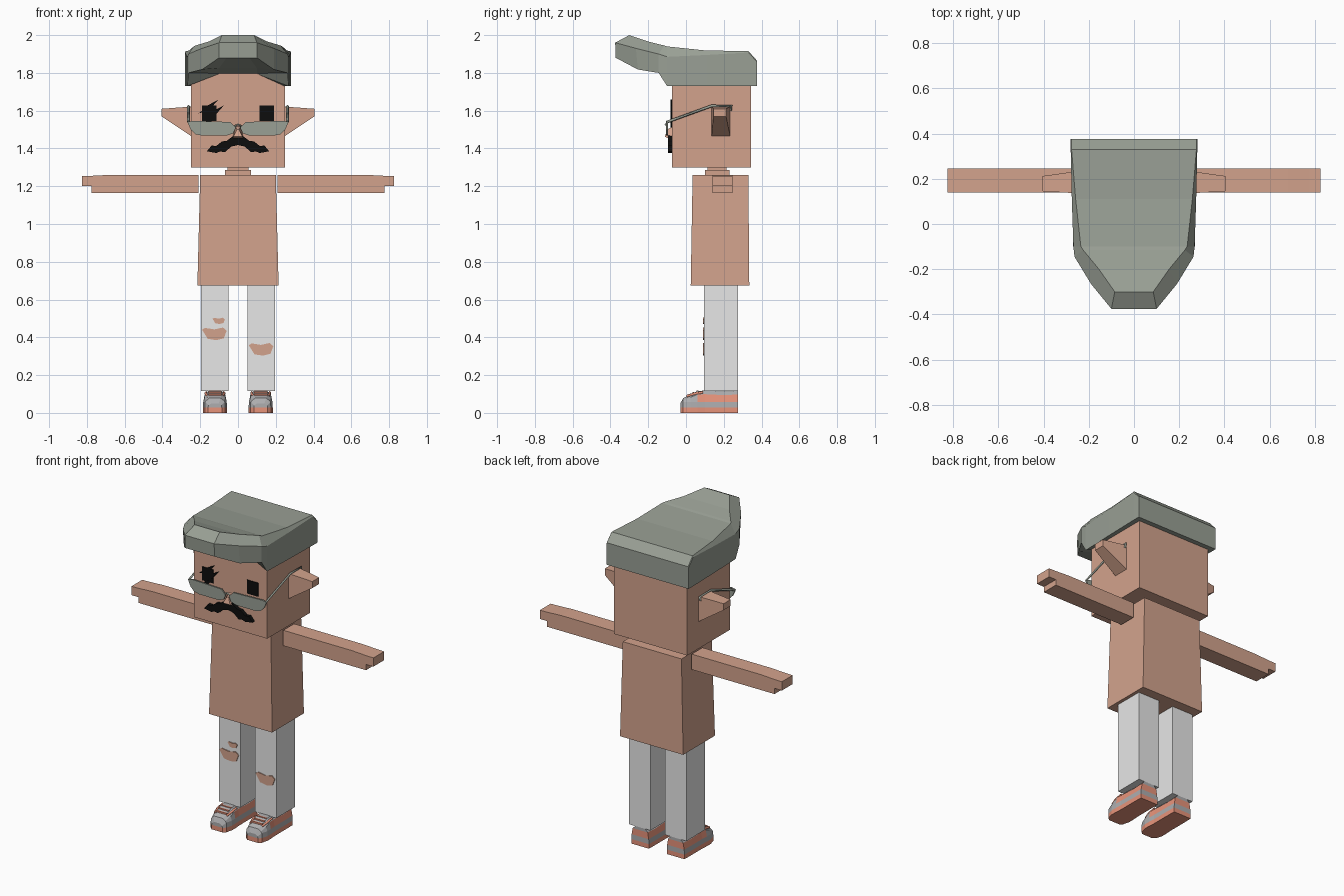
import bpy, bmesh
from mathutils import Vector

cube = bpy.data.objects.get("Cube")
if cube:
    bpy.data.objects.remove(cube)


def material(name, color):
    m = bpy.data.materials.new(name)
    m.use_nodes = True
    m.diffuse_color = (*color, 1)
    m.node_tree.nodes["Principled BSDF"].inputs["Base Color"].default_value = (*color, 1)
    return m


skin = material("skin", (0.65, 0.365, 0.265))
denim = material("pale denim", (0.8, 0.8, 0.8))
moss = material("grey green", (0.32, 0.35, 0.30))
black = material("black", (0.004, 0.004, 0.004))
coral = material("coral", (0.82, 0.30, 0.20))
grey = material("shoe grey", (0.42, 0.42, 0.43))


def finish(name, bm, *mats):
    bmesh.ops.recalc_face_normals(bm, faces=bm.faces)
    me = bpy.data.meshes.new(name)
    bm.to_mesh(me)
    bm.free()
    for m in mats:
        me.materials.append(m)
    ob = bpy.data.objects.new(name, me)
    bpy.context.collection.objects.link(ob)
    return ob


def loft(name, rings, *mats, rule=None):
    """Skin a row of rings; each end is closed by a strip of quads."""
    bm = bmesh.new()
    rows = [[bm.verts.new(p) for p in r] for r in rings]
    n = len(rows[0])
    for a, b in zip(rows, rows[1:]):
        for i in range(n):
            j = (i + 1) % n
            bm.faces.new((a[i], a[j], b[j], b[i]))
    for r in (rows[0], rows[-1]):
        for k in range(n // 2 - 1):
            bm.faces.new((r[k], r[k + 1], r[n - 2 - k], r[n - 1 - k]))
    if rule:
        for f in bm.faces:
            f.material_index = rule(f.calc_center_median())
    return finish(name, bm, *mats)


def rect(x, y, z):
    """Horizontal rectangle from x and y ranges."""
    return [(x[0], y[0], z), (x[1], y[0], z), (x[1], y[1], z), (x[0], y[1], z)]


def box(name, x, y, z, mat):
    return loft(name, [rect(x, y, z[0]), rect(x, y, z[1])], mat)


def plate(name, outline, y, depth, mat):
    """Front-facing outline (x, z), extruded forward from y."""
    bm = bmesh.new()
    f = bm.faces.new([bm.verts.new((x, y, z)) for x, z in outline])
    ext = bmesh.ops.extrude_face_region(bm, geom=[f])
    vs = [g for g in ext["geom"] if isinstance(g, bmesh.types.BMVert)]
    bmesh.ops.translate(bm, verts=vs, vec=(0, -depth, 0))
    return finish(name, bm, mat)


def tube(name, points, radius, mat):
    cu = bpy.data.curves.new(name, "CURVE")
    cu.dimensions = "3D"
    cu.bevel_depth, cu.bevel_resolution = radius, 0
    sp = cu.splines.new("POLY")
    sp.points.add(len(points) - 1)
    for p, co in zip(sp.points, points):
        p.co = (*co, 1)
    cu.materials.append(mat)
    ob = bpy.data.objects.new(name, cu)
    bpy.context.collection.objects.link(ob)


def mirrored(half):
    return half + [(-p[0], *p[1:]) for p in reversed(half)]


# Head, neck and torso
FACE = -0.073
box("head", (-0.25, 0.25), (FACE, 0.345), (1.3, 1.81), skin)
box("neck", (-0.07, 0.07), (0.1, 0.23), (1.22, 1.285), skin)
box("neck_top", (-0.055, 0.055), (0.115, 0.215), (1.28, 1.31), skin)
loft("torso", [rect((-0.215, 0.215), (0.025, 0.335), 0.675),
               rect((-0.2, 0.2), (0.035, 0.33), 1.26)], skin)

# Hair: each station is inner underside, outer underside, wall top, crown edge
stations = [
    [(0.1, 0.375, 1.73), (0.28, 0.375, 1.73), (0.28, 0.375, 1.86), (0.277, 0.375, 1.866)],
    [(0.1, 0.33, 1.73), (0.28, 0.33, 1.73), (0.28, 0.33, 1.908), (0.276, 0.33, 1.916)],
    [(0.1, 0.11, 1.73), (0.275, 0.11, 1.73), (0.275, 0.11, 1.895), (0.258, 0.11, 1.918)],
    [(0.1, -0.07, 1.795), (0.268, -0.1, 1.73), (0.268, -0.1, 1.885), (0.235, -0.1, 1.94)],
    [(0.1, -0.08, 1.797), (0.263, -0.145, 1.8), (0.263, -0.145, 1.9), (0.225, -0.115, 1.945)],
    [(0.1, -0.2, 1.825), (0.19, -0.255, 1.818), (0.19, -0.265, 1.93), (0.155, -0.2, 1.966)],
    [(0.06, -0.372, 1.88), (0.1, -0.372, 1.88), (0.1, -0.375, 1.96), (0.085, -0.3, 2.0)],
]
loft("hair", [mirrored(s) for s in stations], moss)

# Moustache, nose and eyes
whisker = [(0, 1.478), (0.03, 1.463), (0.06, 1.44), (0.085, 1.437), (0.115, 1.413), (0.14, 1.415),
           (0.165, 1.385), (0.115, 1.376), (0.095, 1.384), (0.07, 1.38), (0.035, 1.41), (0.001, 1.418)]
plate("moustache", mirrored(whisker), FACE, 0.022, black)
loft("nose", [mirrored([(0.032, FACE, 1.445), (0.012, FACE, 1.515)]),
              mirrored([(0.024, -0.112, 1.462), (0.006, -0.1, 1.5)])], skin)
for side, s in (("left", 1), ("right", -1)):
    plate(side + "_eye", [(s * 0.115, 1.545), (s * 0.19, 1.545), (s * 0.19, 1.628), (s * 0.115, 1.628)],
          FACE, 0.006, black)
# Jagged scar strokes over the right eye
for i, (x, z) in enumerate([(-0.155, 1.63), (-0.125, 1.6), (-0.165, 1.545)]):
    plate(f"scar_{i}", [(x - 0.055, z - 0.045), (x - 0.01, z - 0.012), (x - 0.005, z - 0.002),
                        (x + 0.05, z + 0.028), (x + 0.01, z - 0.018), (x, z - 0.03)], FACE, 0.008, black)

# Paired parts: ears, spectacles, arms, legs
for side, s in (("left", 1), ("right", -1)):
    loft(side + "_ear",
         [[(s * 0.24, 0.135, 1.46), (s * 0.24, 0.235, 1.46), (s * 0.24, 0.235, 1.622), (s * 0.24, 0.135, 1.622)],
          [(s * 0.405, 0.145, 1.57), (s * 0.405, 0.212, 1.57), (s * 0.405, 0.212, 1.61), (s * 0.405, 0.145, 1.61)]],
         skin)
    lens = [(0.268, 1.54), (0.24, 1.546), (0.04, 1.54), (0.012, 1.51), (0.025, 1.48),
            (0.06, 1.468), (0.19, 1.468), (0.225, 1.475), (0.25, 1.5)]
    plate(side + "_lens", [(s * x, z) for x, z in lens], -0.096, 0.009, moss)
    tube(side + "_temple", [(s * x, y, z) for x, y, z in (
        (0.262, -0.1, 1.54), (0.262, 0.135, 1.625), (0.262, 0.24, 1.625), (0.262, 0.235, 1.6))], 0.007, moss)

    # Arm tapering a little to a hand with a stepped fingertip
    steps = [(0.21, 1.165, 1.26), (0.68, 1.165, 1.26), (0.775, 1.165, 1.255),
             (0.7751, 1.2, 1.255), (0.825, 1.2, 1.254)]
    loft(side + "_arm", [[(s * x, 0.14, a), (s * x, 0.245, a), (s * x, 0.245, b), (s * x, 0.14, b)]
                         for x, a, b in steps], skin)
    box(side + "_leg", sorted((s * 0.05, s * 0.195)), (0.095, 0.275), (0.115, 0.68), denim)
tube("bridge", [(-0.02, -0.1, 1.515), (0, -0.108, 1.528), (0.02, -0.1, 1.515)], 0.005, moss)

# Torn knees
tear = [(-0.065, 0.02), (-0.05, 0.03), (0, 0.022), (0.045, 0.032), (0.065, 0.015),
        (0.05, -0.025), (0.01, -0.035), (-0.035, -0.028)]
for name, x, z, k in (("right_knee_tear", -0.125, 0.42, 1), ("small_tear", -0.102, 0.488, 0.5),
                      ("left_knee_tear", 0.122, 0.338, 1)):
    plate(name, [(x + k * a, z + k * b) for a, b in tear], 0.096, 0.006, skin)

# Shoes: length position, half width, instep height
LAST = [(-0.03, 0.036, 0.05), (-0.015, 0.054, 0.078), (0.025, 0.064, 0.098), (0.06, 0.064, 0.116),
        (0.1, 0.061, 0.118), (0.2, 0.061, 0.112), (0.275, 0.06, 0.116)]


def shoe_color(c):
    if c.z < 0.026:
        return 0
    if c.y > 0.045 and 0.062 < c.z < 0.1:
        return 0
    return 1


for side, x0 in (("left", 0.12), ("right", -0.122)):
    rings = []
    for y, w, top in LAST:
        half = [(w, y, 0), (w, y, 0.028), (w * 0.97, y, min(0.058, top * 0.8)),
                (w * 0.85, y, top * 0.84), (w * 0.55, y, top)]
        rings.append([(x0 + p[0], *p[1:]) for p in mirrored(half)])
    loft(side + "_shoe", rings, coral, grey, rule=shoe_color)
    # Laces and eyelet flaps on the instep
    for i in range(3):
        y, z = 0.012 + i * 0.022, 0.098 + i * 0.009
        box(f"{side}_lace_{i}", (x0 - 0.035, x0 + 0.035), (y, y + 0.009), (z - 0.012, z + 0.003), coral)
    for s in (-1, 1):
        tube(side + "_flap", [(x0 + s * 0.038, 0.005, 0.088), (x0 + s * 0.047, 0.045, 0.1),
                              (x0 + s * 0.047, 0.09, 0.108)], 0.008, coral)
